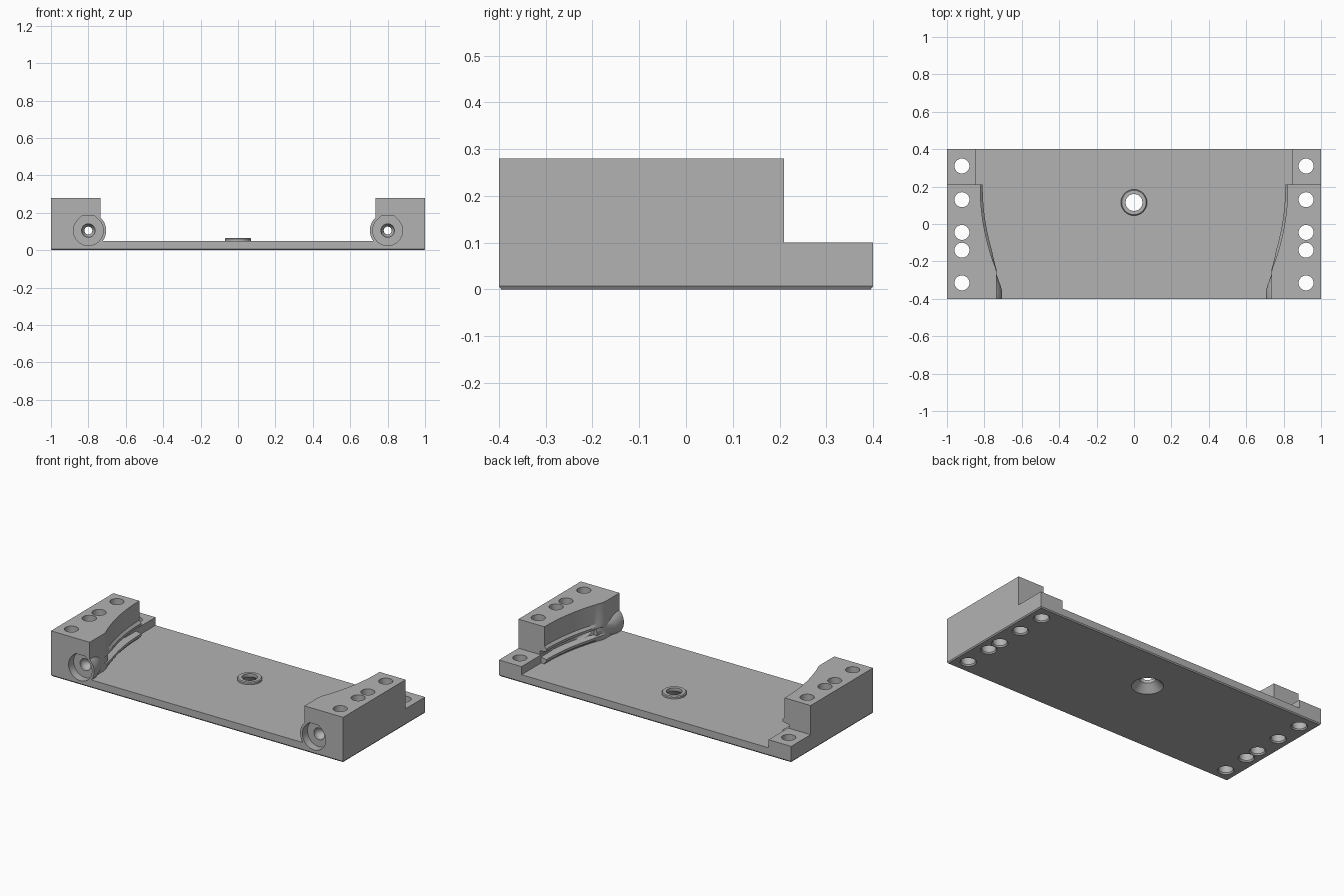
import bpy, bmesh, math
from mathutils import Matrix

cube = bpy.data.objects.get("Cube")
if cube:
    bpy.data.objects.remove(cube)

grey = bpy.data.materials.new("plain grey")
grey.use_nodes = True
grey.diffuse_color = (0.45, 0.45, 0.45, 1)
grey.node_tree.nodes["Principled BSDF"].inputs["Base Color"].default_value = (0.45, 0.45, 0.45, 1)


def loft(name, rings):
    """Closed solid through a list of equally long point rings."""
    bm = bmesh.new()
    rows = [[bm.verts.new(p) for p in ring] for ring in rings]
    n = len(rows[0])
    for a, b in zip(rows, rows[1:]):
        for i in range(n):
            j = (i + 1) % n
            bm.faces.new((a[i], a[j], b[j], b[i]))
    bm.faces.new(rows[0])
    bm.faces.new(rows[-1])
    bmesh.ops.recalc_face_normals(bm, faces=bm.faces)
    mesh = bpy.data.meshes.new(name)
    bm.to_mesh(mesh)
    bm.free()
    mesh.materials.append(grey)
    obj = bpy.data.objects.new(name, mesh)
    bpy.context.collection.objects.link(obj)
    return obj


def turned(name, profile, origin, along_y=False, sides=48):
    """Turned solid from (radius, height) pairs, upright or pointing to +y."""
    turn = Matrix.Rotation(math.radians(-90 if along_y else 0), 4, 'X')
    place = Matrix.Translation(origin) @ turn
    obj = loft(name, [[(r * math.cos(math.tau * i / sides), r * math.sin(math.tau * i / sides), h)
                       for i in range(sides)] for r, h in profile])
    obj.data.transform(place)
    return obj


def rectangle(x0, x1, y0, y1, z):
    return [(x0, y0, z), (x1, y0, z), (x1, y1, z), (x0, y1, z)]


def combine(body, tool, operation):
    tool.hide_render = True
    mod = body.modifiers.new(tool.name, 'BOOLEAN')
    mod.operation, mod.solver, mod.object = operation, 'EXACT', tool
    bpy.context.view_layer.objects.active = body
    bpy.ops.object.modifier_apply(modifier=mod.name)
    bpy.data.objects.remove(tool)


# Base plate with a small chamfer around the underside
body = loft("mounting_bracket", [
    rectangle(-0.995, 0.995, -0.395, 0.395, 0),
    rectangle(-1, 1, -0.4, 0.4, 0.007),
    rectangle(-1, 1, -0.4, 0.4, 0.05)])

# Low rear step
step = loft("rear_step", [rectangle(0.845, 1, 0.1, 0.4, z) for z in (0.02, 0.1)])


# Tall side block: concave inner wall with a lipped groove along it
def block_section(y):
    wall = max(0.735, 0.822 - 1.2 + math.sqrt(1.44 - (y - 0.2) ** 2))
    fade = min(1, max(0, (y + 0.26) / 0.12))
    lip, groove = wall - 0.013 * fade, wall + 0.03 * fade
    outline = [(1, 0.02), (1, 0.28), (wall, 0.28), (wall, 0.16), (lip, 0.145), (lip, 0.13),
               (groove, 0.122), (groove, 0.088), (lip, 0.08), (lip, 0.065), (wall, 0.055), (wall, 0.02)]
    return [(x, y, z) for x, z in outline]


stations = [-0.4] + [-0.26 + 0.47 * i / 24 for i in range(25)]
block = loft("side_block", [block_section(y) for y in stations])

# Round port housing, tapering toward the back
port = (0.8, -0.4, 0.105)
housing = turned("port_housing", [(0.095, 0), (0.095, 0.04), (0.085, 0.075), (0.062, 0.14), (0.05, 0.2)],
                 port, True)

# Raised ring at the centre hole
collar = turned("centre_collar", [(0.07, 0.03), (0.07, 0.06), (0.065, 0.065)], (0, 0.115, 0))

for part in (step, block, housing, collar):
    combine(body, part, 'UNION')

# Port pocket: round with a flat-topped 45 degree roof
radius = 0.08
pocket_outline = [(radius * math.cos(math.radians(a)), radius * math.sin(math.radians(a)))
                  for a in range(135, 406, 6)]
flat = radius * (math.sqrt(2) - 1)
pocket_outline += [(radius * math.sqrt(0.5), radius * math.sqrt(0.5)), (flat, radius), (-flat, radius)]
pocket = loft("port_pocket", [[(port[0] + x, y, port[2] + z) for x, z in pocket_outline]
                              for y in (-0.45, -0.35)])
cutters = [pocket,
           turned("port_bore", [(0.036, 0.03), (0.036, 0.07), (0.021, 0.1), (0.021, 0.65)], port, True, 32),
           turned("centre_countersink", [(0.092, -0.02), (0.088, 0), (0.045, 0.045), (0.045, 0.1)],
                  (0, 0.115, 0))]

# Vertical screw holes with a slight flare underneath
for y in (0.31, 0.13, -0.045, -0.14, -0.315):
    cutters.append(turned("screw_hole", [(0.05, -0.01), (0.046, 0), (0.04, 0.008), (0.04, 0.35)],
                          (0.92, y, 0), sides=32))
for cutter in cutters:
    combine(body, cutter, 'DIFFERENCE')

# Mirror the finished half to the other side
mirror = body.modifiers.new("mirror", 'MIRROR')
mirror.use_bisect_axis[0] = True
bpy.context.view_layer.objects.active = body
bpy.ops.object.modifier_apply(modifier=mirror.name)

bpy.ops.object.select_all(action='DESELECT')
body.select_set(True)
bpy.ops.object.shade_smooth_by_angle(angle=math.radians(25))
